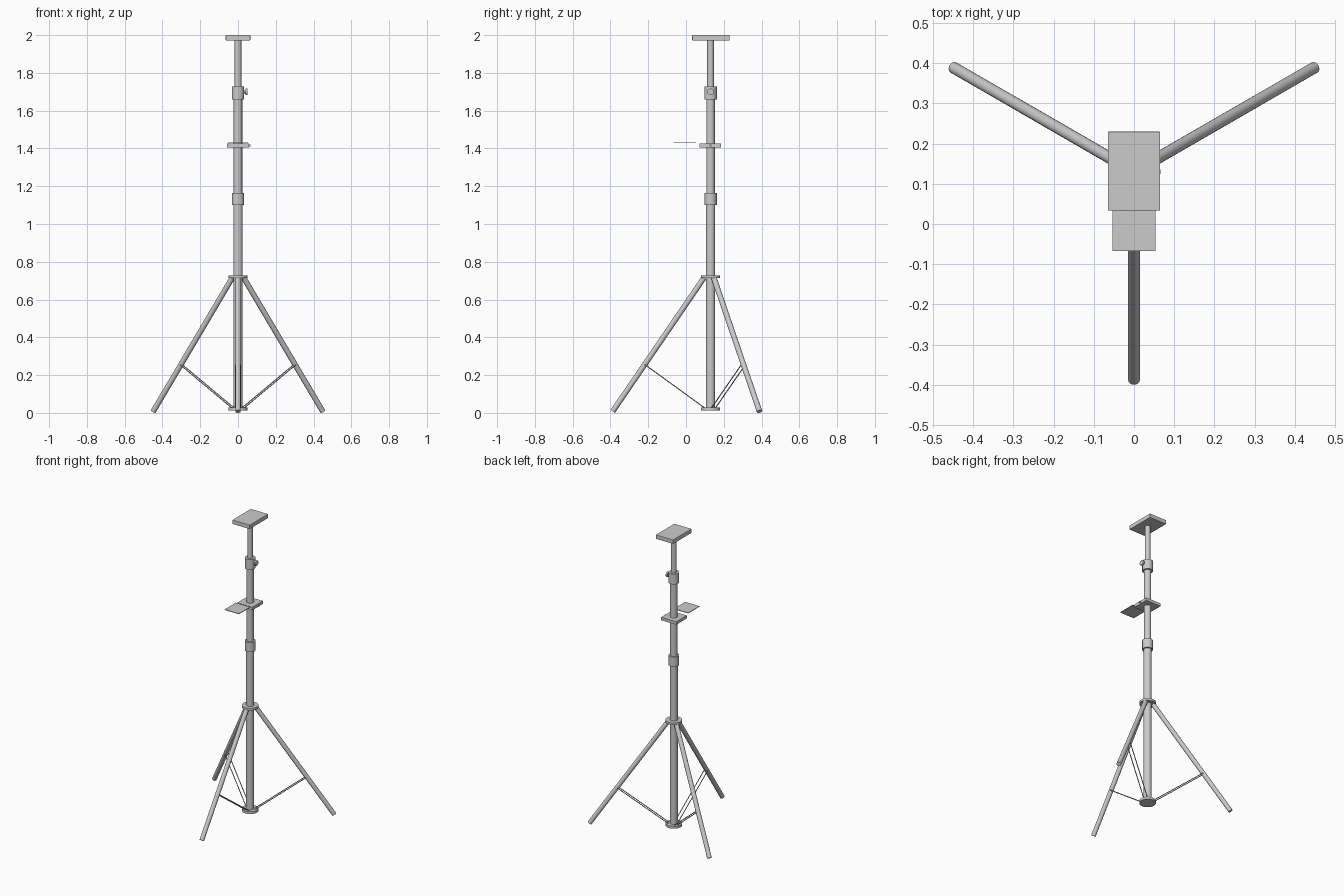
import bpy, math
from mathutils import Vector

if "Cube" in bpy.data.objects:
    bpy.data.objects.remove(bpy.data.objects["Cube"])

CY = 0.13  # mast axis in y


def rod(name, a, b, r, sides=32):
    a, b = Vector(a), Vector(b)
    d = b - a
    bpy.ops.mesh.primitive_cylinder_add(vertices=sides, radius=r, depth=d.length, location=(a + b) / 2)
    o = bpy.context.object
    o.name = name
    o.rotation_euler = d.to_track_quat('Z', 'Y').to_euler()
    bpy.ops.object.shade_smooth_by_angle(angle=math.radians(35))
    return o


def post(name, z0, z1, r):
    return rod(name, (0, CY, z0), (0, CY, z1), r)


def box(name, x0, x1, y0, y1, z0, z1, bevel=0.0):
    bpy.ops.mesh.primitive_cube_add(size=1, location=((x0 + x1) / 2, (y0 + y1) / 2, (z0 + z1) / 2))
    o = bpy.context.object
    o.name = name
    o.scale = (x1 - x0, y1 - y0, z1 - z0)
    bpy.ops.object.transform_apply(location=False, rotation=False, scale=True)
    if bevel:
        m = o.modifiers.new("bevel", 'BEVEL')
        m.width = bevel
        m.segments = 2
    return o


# Telescoping mast and its collars
post("lower_mast", 0.013, 1.12, 0.0245)
post("middle_mast", 1.10, 1.70, 0.0225)
post("upper_mast", 1.66, 1.975, 0.0175)
post("lower_collar", 1.10, 1.165, 0.033)
post("upper_collar", 1.658, 1.727, 0.033)
post("leg_hub", 0.713, 0.728, 0.051)
post("base_disc", 0.012, 0.028, 0.051)

# Clamp knob on the upper collar
rod("knob_stem", (0.028, CY, 1.70), (0.042, CY, 1.70), 0.008, 16)
rod("knob_head", (0.039, CY, 1.70), (0.05, CY, 1.70), 0.017, 24)

# Top platform, bracket and thin tray
box("top_platform", -0.065, 0.065, 0.033, 0.23, 1.972, 2.0, 0.002)
box("tray_bracket", -0.057, 0.057, 0.072, 0.185, 1.406, 1.426)
box("tray", -0.054, 0.054, -0.067, 0.053, 1.431, 1.435)
rod("bracket_screw", (0.055, CY, 1.416), (0.066, CY, 1.416), 0.006, 16)

# Three legs, each with a pair of thin brace rods
for i in range(3):
    ang = math.radians(-90 + 120 * i)
    out = Vector((math.cos(ang), math.sin(ang), 0))
    side = Vector((-math.sin(ang), math.cos(ang), 0))

    def at(r, z, s=0.0):
        return Vector((0, CY, z)) + out * r + side * s

    rod(f"leg_{i + 1}", at(0.035, 0.715), at(0.518, 0.008), 0.0145)
    for s in (-0.012, 0.012):
        rod(f"brace_{i + 1}", at(0.025, 0.022, s), at(0.348, 0.256, s), 0.0028, 10)
